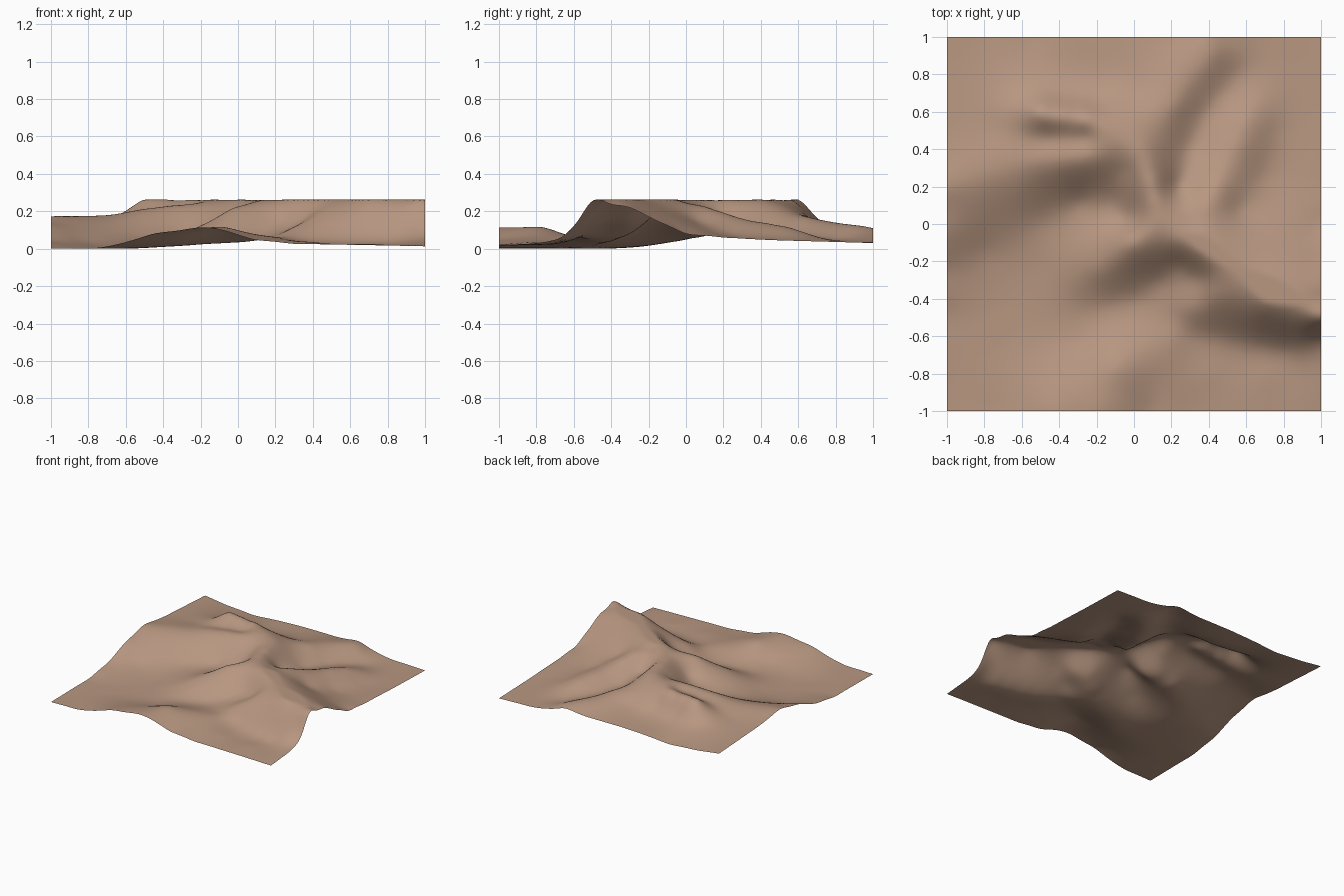
import bpy
import bmesh
from math import ceil, hypot, sqrt
from mathutils import Vector

if "Cube" in bpy.data.objects:
    bpy.data.objects.remove(bpy.data.objects["Cube"], do_unlink=True)

PEAK = 0.26       # height of the main crest
SOFTNESS = 0.055  # rounding of ridges and valleys
SPACING = 0.15    # distance between samples along a line

# Border profiles: (position along the edge, height)
front_edge = [(-1, 0), (-.75, .005), (-.6, .035), (-.45, .08), (-.2, .113), (-.08, .098),
              (.08, .05), (.3, .026), (.65, .02), (1, .013)]
back_edge = [(-1, .11), (-.8, .085), (-.55, .068), (-.3, .085), (-.1, .092), (.2, .092),
             (.4, .108), (.55, .065), (.7, .04), (1, .03)]
west_edge = [(-1, 0), (-.5, .005), (-.25, .045), (-.04, .12), (.2, .172), (.48, .14), (1, .11)]
east_edge = [(-1, .013), (-.8, .03), (-.68, .055), (-.6, .115), (-.5, .255),
             (-.32, .225), (-.17, .155), (0, .08), (.2, .06), (.6, .042), (1, .03)]

# Ridge lines: (x, y, height)
main_crest = [(1, -.47, PEAK), (.7, -.42, PEAK), (.5, -.25, PEAK), (.25, -.08, PEAK),
              (.13, .02, PEAK), (.1, .22, PEAK), (.04, .4, PEAK), (-.25, .56, PEAK),
              (-.5, .6, PEAK)]
west_ridge = [(.04, .4, PEAK), (-.17, .37, .245), (-.35, .36, .23), (-.5, .35, .212),
              (-.65, .32, .185), (-.78, .27, .175), (-1, .2, .172)]
north_spur = [(.04, .4, PEAK), (.15, .52, .185), (.28, .74, .14), (.43, .92, .115)]
east_spur = [(.25, -.08, PEAK), (.39, .1, .225), (.49, .3, .16), (.6, .54, .115),
             (.71, .72, .055)]
south_spur = [(.13, .02, PEAK), (-.03, -.1, .215), (-.1, -.18, .165), (-.2, -.25, .11),
              (-.31, -.32, .055)]
south_rib = [(.55, -.36, .24), (.43, -.39, .185), (.3, -.45, .11), (.2, -.51, .06)]
front_hill = [(-.2, -1, .113), (-.1, -.77, .115), (.08, -.66, .075), (.32, -.6, .05)]

# Valley floors and slope feet
west_foot = [(-.8, -.15, .035), (-.5, .02, .055), (-.28, .12, .075), (-.12, .12, .105)]
west_hollow = [(-.75, .5, .15), (-.55, .46, .195), (-.35, .46, .22), (-.18, .46, .235)]
gully = [(-.04, .03, .14), (-.04, .17, .17), (-.05, .28, .21)]
south_foot = [(-.25, -.48, .02), (0, -.4, .04), (.13, -.31, .075), (.24, -.22, .145),
              (.34, -.29, .15)]
crest_foot = [(.3, -.58, .05), (.55, -.63, .045), (.8, -.67, .045)]
spur_valley = [(.24, .2, .15), (.3, .42, .095), (.39, .6, .075), (.56, .8, .05)]
east_valley = [(.57, .08, .145), (.69, .25, .08), (.78, .5, .055), (.85, .75, .04)]
north_foot = [(-.75, .7, .13), (-.5, .7, .165), (-.2, .67, .155), (.02, .72, .135)]
plain = [(-.8, -.7, 0), (-.8, -.4, .005), (-.5, -.65, .01), (-.5, -.25, .018), (-.3, -.65, .03),
         (.1, -.85, .065), (.4, -.8, .035), (.7, -.82, .025)]


def resample(line):
    """Walk along a line and return evenly spaced points."""
    points = []
    for start, end in zip(line, line[1:]):
        a, b = Vector(start), Vector(end)
        steps = max(1, ceil((b - a).xy.length / SPACING))
        points += [a.lerp(b, i / steps) for i in range(steps)]
    return points + [Vector(line[-1])]


def solve(matrix, values):
    """Gaussian elimination with pivoting."""
    rows = [row + [v] for row, v in zip(matrix, values)]
    n = len(rows)
    for i in range(n):
        pivot = max(range(i, n), key=lambda r: abs(rows[r][i]))
        rows[i], rows[pivot] = rows[pivot], rows[i]
        for r in range(i + 1, n):
            f = rows[r][i] / rows[i][i]
            if f:
                rows[r] = [p - f * q for p, q in zip(rows[r], rows[i])]
    result = [0.0] * n
    for i in reversed(range(n)):
        known = sum(rows[i][k] * result[k] for k in range(i + 1, n))
        result[i] = (rows[i][n] - known) / rows[i][i]
    return result


# Gather the guide points, skipping those that crowd an earlier one
lines = [[(t, -1, h) for t, h in front_edge], [(t, 1, h) for t, h in back_edge],
         [(-1, t, h) for t, h in west_edge], [(1, t, h) for t, h in east_edge],
         main_crest, west_ridge, north_spur, east_spur, south_spur, south_rib, front_hill,
         west_foot, west_hollow, gully, south_foot, crest_foot, spur_valley, east_valley,
         north_foot]
guides = []
for p in [q for line in lines for q in resample(line)] + [Vector(q) for q in plain]:
    if all(hypot(p.x - g.x, p.y - g.y) > SOFTNESS for g in guides):
        guides.append(p)


def kernel(x, y, g):
    return sqrt((x - g.x) ** 2 + (y - g.y) ** 2 + SOFTNESS ** 2)


# Smooth surface through all guide points
mean = sum(g.z for g in guides) / len(guides)
weights = solve([[kernel(p.x, p.y, g) for g in guides] for p in guides],
                [p.z - mean for p in guides])


def height(x, y):
    z = mean + sum(w * kernel(x, y, g) for w, g in zip(weights, guides))
    return min(max(z, 0.0), PEAK + .003)


# Terrain sheet
bm = bmesh.new()
bmesh.ops.create_grid(bm, x_segments=110, y_segments=110, size=1)
for v in bm.verts:
    v.co.z = height(v.co.x, v.co.y)
for f in bm.faces:
    f.smooth = True
mesh = bpy.data.meshes.new("terrain")
bm.to_mesh(mesh)
bm.free()
terrain = bpy.data.objects.new("terrain", mesh)
bpy.context.collection.objects.link(terrain)

# Sandy earth colour
earth = bpy.data.materials.new("sandy_earth")
earth.use_nodes = True
colour = (.48, .31, .22, 1)
earth.diffuse_color = colour
earth.node_tree.nodes["Principled BSDF"].inputs["Base Color"].default_value = colour
mesh.materials.append(earth)
